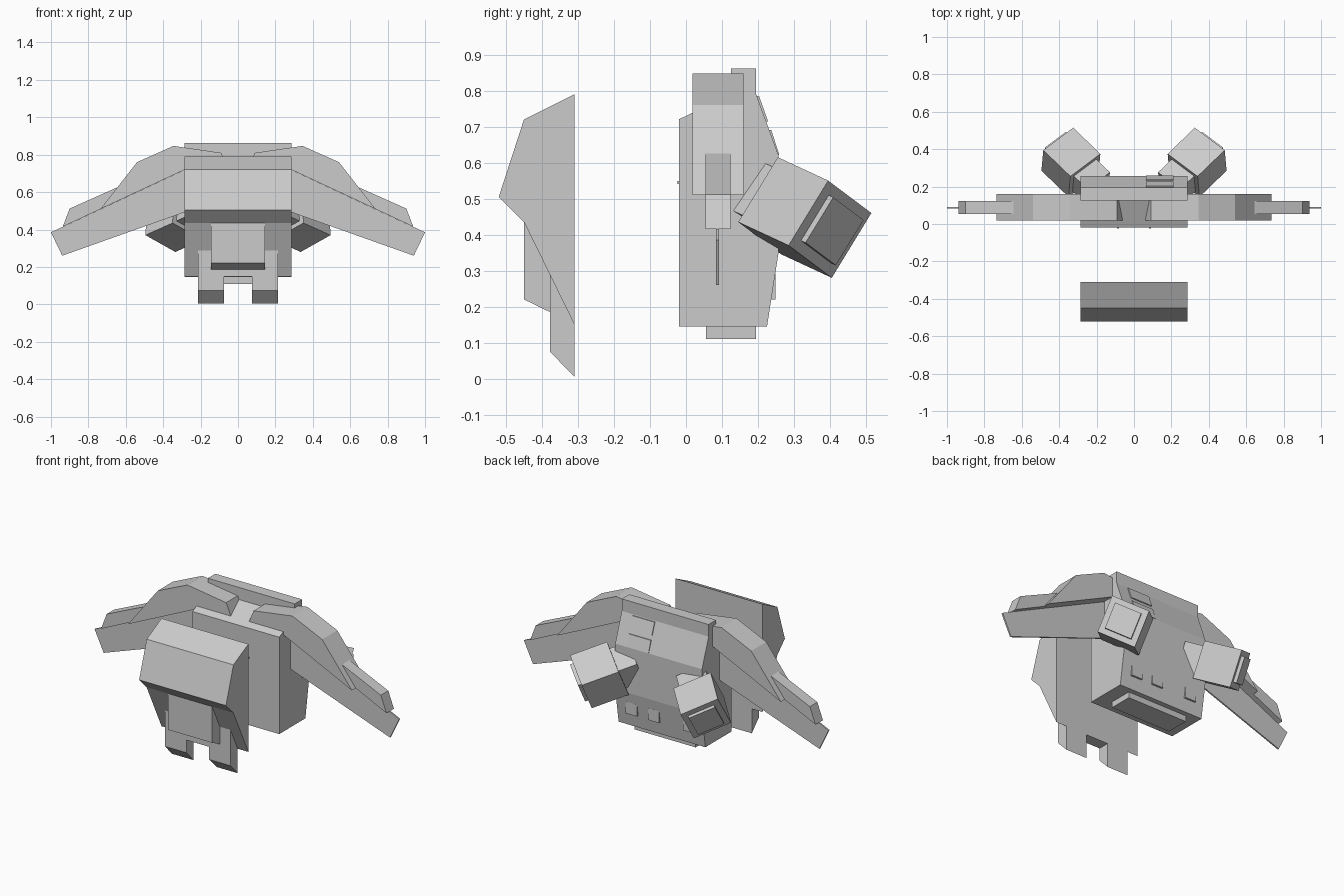
import bpy
import bmesh
from mathutils import Vector

cube = bpy.data.objects.get("Cube")
if cube:
    bpy.data.objects.remove(cube, do_unlink=True)

grey = bpy.data.materials.new("light grey")
grey.use_nodes = True
grey.diffuse_color = (0.6, 0.6, 0.6, 1)
grey.node_tree.nodes["Principled BSDF"].inputs["Base Color"].default_value = (0.6, 0.6, 0.6, 1)


def prism(name, start, end):
    """Join two matching rings of points into a closed flat-faced solid."""
    bm = bmesh.new()
    a = [bm.verts.new(p) for p in start]
    b = [bm.verts.new(p) for p in end]
    bm.faces.new(a)
    bm.faces.new(b[::-1])
    for i in range(len(a)):
        j = (i + 1) % len(a)
        bm.faces.new((a[j], a[i], b[i], b[j]))
    bmesh.ops.recalc_face_normals(bm, faces=bm.faces)
    mesh = bpy.data.meshes.new(name)
    bm.to_mesh(mesh)
    bm.free()
    mesh.materials.append(grey)
    obj = bpy.data.objects.new(name, mesh)
    bpy.context.scene.collection.objects.link(obj)
    return obj


def side_profile(name, x0, x1, points):
    """Extrude a (y, z) outline across x."""
    return prism(name, [(x0, y, z) for y, z in points], [(x1, y, z) for y, z in points])


def front_profile(name, side, y0, y1, points):
    """Extrude an (x, z) outline through y, on the given side."""
    return prism(name, [(side * x, y0, z) for x, z in points],
                 [(side * x, y1, z) for x, z in points])


# Chest plate with centre flap and two hanging tabs
W = 0.285
side_profile("chest_plate", -W, W, [
    (-0.31, 0.79), (-0.45, 0.72), (-0.52, 0.505), (-0.45, 0.435), (-0.31, 0.15)])
side_profile("chest_flap", -0.145, 0.145, [
    (-0.31, 0.43), (-0.45, 0.435), (-0.45, 0.22), (-0.378, 0.185),
    (-0.378, 0.15), (-0.31, 0.15)])

# Backpack body
side_profile("pack_body", -W, W, [
    (-0.02, 0.145), (-0.02, 0.72), (0.125, 0.79), (0.125, 0.862), (0.195, 0.862),
    (0.195, 0.79), (0.257, 0.62), (0.257, 0.35), (0.225, 0.145)])
side_profile("pack_base", -0.2, 0.2, [
    (0.055, 0.11), (0.055, 0.15), (0.195, 0.15), (0.195, 0.11)])

# Raised plates on the sloping back
side_profile("upper_vent", 0.065, 0.21, [
    (0.19, 0.785), (0.203, 0.785), (0.228, 0.715), (0.215, 0.71)])
side_profile("lower_vent", 0.065, 0.21, [
    (0.225, 0.69), (0.237, 0.69), (0.259, 0.622), (0.25, 0.618)])
for x in (0.185, 0.04, -0.19):
    side_profile("back_stud", x - 0.037, x + 0.037, [
        (0.22, 0.22), (0.22, 0.29), (0.248, 0.29), (0.248, 0.22)])

for side, label in ((1, "left"), (-1, "right")):
    tab = sorted((side * 0.075, side * 0.215))
    side_profile(label + "_tab", tab[0], tab[1], [
        (-0.31, 0.285), (-0.378, 0.288), (-0.378, 0.075), (-0.31, 0.005)])
    x = side * 0.085
    side_profile(label + "_front_rivet", x - 0.006, x + 0.006, [
        (-0.015, 0.539), (-0.025, 0.542), (-0.025, 0.548), (-0.015, 0.551)])

    # Wing: thick arm, narrower tip, thin blade
    front_profile(label + "_wing_arm", side, 0.018, 0.16, [
        (0.05, 0.715), (0.09, 0.81), (0.345, 0.847), (0.54, 0.76),
        (0.735, 0.51), (0.285, 0.72)])
    front_profile(label + "_wing_tip", side, 0.054, 0.124, [
        (0.635, 0.63), (0.90, 0.512), (0.937, 0.415), (0.7, 0.526)])
    front_profile(label + "_wing_blade", side, 0.083, 0.092, [
        (0.25, 0.736), (1.0, 0.385), (0.94, 0.26), (0.25, 0.505)])

    # Thruster: a tilted cube with a mount behind and a nozzle plate on its end
    def mir(v):
        return Vector((side * v[0], v[1], v[2]))

    u = mir((0.16, -0.12, 0.09))
    v = mir((0.01, -0.11, -0.18))
    inward = mir((-0.145, -0.14, 0.065))
    centre = mir((0.41, 0.40, 0.415))

    def block(name, scale, start, end):
        ring = [centre + (u * i + v * j) * scale / 2
                for i, j in ((-1, -1), (1, -1), (1, 1), (-1, 1))]
        prism(name, [p + inward * start for p in ring], [p + inward * end for p in ring])

    block(label + "_thruster", 1.0, 0.0, 1.0)
    block(label + "_thruster_mount", 0.75, 0.95, 1.5)
    block(label + "_nozzle_plate", 0.7, -0.09, 0.05)
